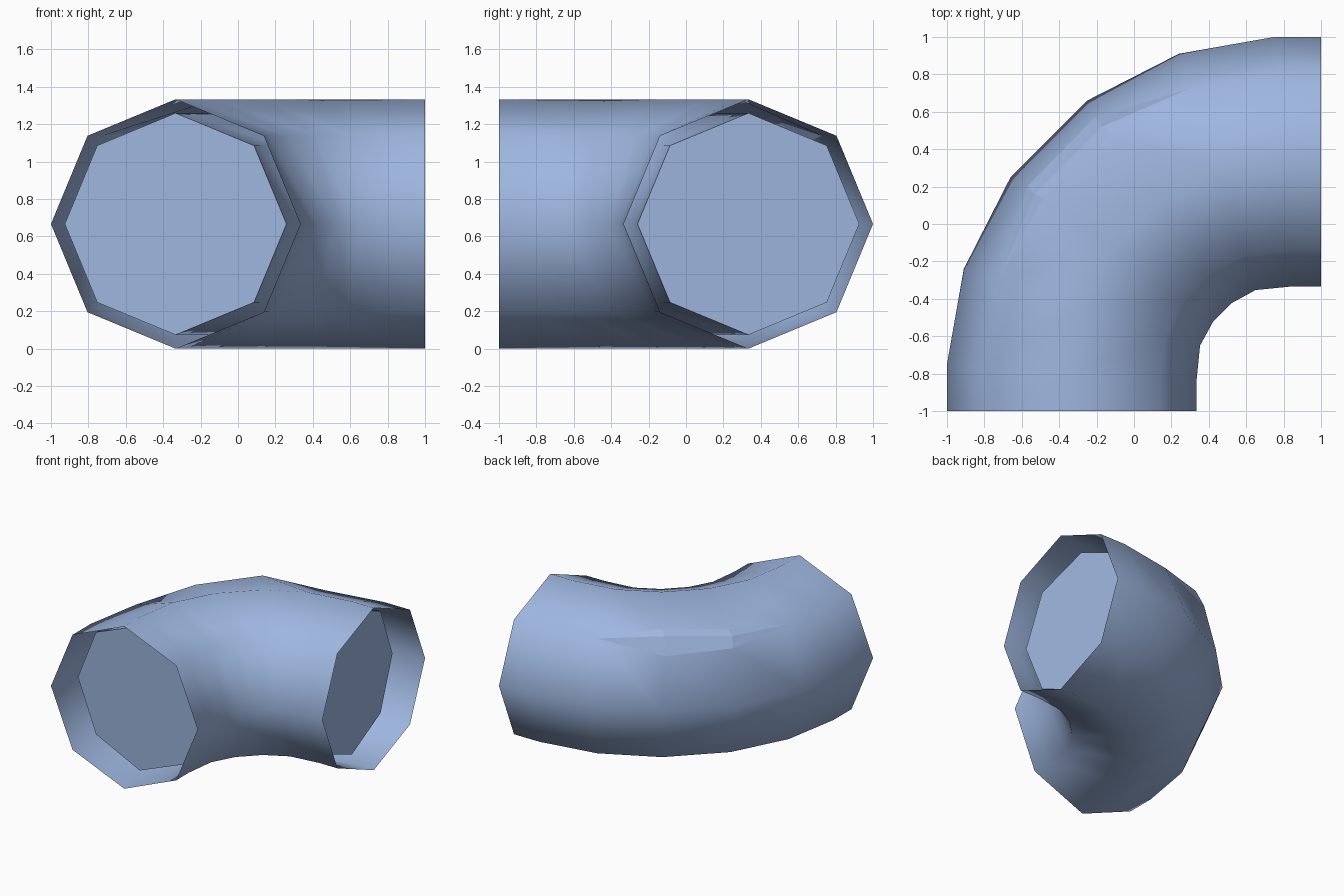
import bpy, bmesh, math
from mathutils import Vector

cube = bpy.data.objects.get("Cube")
if cube:
    bpy.data.objects.remove(cube)

SIDES = 8
RADIUS = 2 / 3
CORE_SCALE = 0.593 / RADIUS

blue = bpy.data.materials.new("soft_blue")
blue.use_nodes = True
colour = (0.34, 0.47, 0.74, 1)
blue.diffuse_color = colour
blue.node_tree.nodes["Principled BSDF"].inputs["Base Color"].default_value = colour


def mirrored(points):
    return points + [(-y, -x) for x, y in reversed(points)]


# Outer and inner wall points of the bend in plan, mirrored about the diagonal
outer = mirrored([(-1, -1), (-1, -0.75), (-0.91, -0.24), (-0.66, 0.25)])
inner = mirrored([(0.333, -1), (0.333, -0.85), (0.353, -0.65), (0.422, -0.524)])


def make_ring(bm, index, scale=1):
    """Octagon whose widest points lie on the outer and inner walls."""
    o, i = (Vector((*points[index], RADIUS)) for points in (outer, inner))
    centre, half = (o + i) / 2, (o - i) / 2 * scale
    ring = []
    for k in range(SIDES):
        a = math.tau * k / SIDES
        up = Vector((0, 0, RADIUS * scale * math.sin(a)))
        ring.append(bm.verts.new(centre + half * math.cos(a) + up))
    return ring


def bridge(bm, a, b, start=0):
    for k in range(start, SIDES):
        n = (k + 1) % SIDES
        bm.faces.new((a[k], b[k], b[n], a[n]))


def finish(bm, name, angle):
    mesh = bpy.data.meshes.new(name)
    bm.to_mesh(mesh)
    bm.free()
    mesh.materials.append(blue)
    obj = bpy.data.objects.new(name, mesh)
    bpy.context.collection.objects.link(obj)
    bpy.ops.object.select_all(action='DESELECT')
    obj.select_set(True)
    bpy.context.view_layer.objects.active = obj
    bpy.ops.object.shade_smooth_by_angle(angle=math.radians(angle))


# Thin open shell, torn along its upper outer ridge
bm = bmesh.new()
rings = [make_ring(bm, j) for j in range(len(outer))]
lower_edge = [ring[1] for ring in rings]
lower_edge[3] = bm.verts.new((-0.57, 0.2, 1.09))
lower_edge[4] = bm.verts.new((-0.21, 0.57, 1.07))
rings[3][1].co = (-0.485, 0.14, 1.2)
rings[4][1].co = (-0.12, 0.49, 1.24)
for j in range(len(rings) - 1):
    a, b = rings[j], rings[j + 1]
    bridge(bm, a, b, start=1)
    bm.faces.new((a[0], b[0], lower_edge[j + 1], lower_edge[j]))
upper_co = [ring[1].co.copy() for ring in rings[2:6]]
lower_co = [v.co.copy() for v in lower_edge[3:5]]
finish(bm, "pipe_shell", 60)

# Creased infill behind the tear: narrow lip above, steeper wall below
bm = bmesh.new()
r2, r3, r4, r5 = (bm.verts.new(p) for p in upper_co)
low3, low4 = (bm.verts.new(p) for p in lower_co)
fold3 = bm.verts.new((-0.53, 0.16, 1.165))
fold4 = bm.verts.new((-0.17, 0.52, 1.205))
for face in ((r2, fold3, r3), (r3, fold3, fold4, r4), (r4, fold4, r5),
             (r2, low3, fold3), (fold3, low3, low4, fold4), (fold4, low4, r5)):
    bm.faces.new(face)
finish(bm, "tear_infill", 10)

# Solid core that follows the bend and stops short of both ends
bm = bmesh.new()
core = [make_ring(bm, j, CORE_SCALE) for j in range(1, len(outer) - 1)]
for a, b in zip(core, core[1:]):
    bridge(bm, a, b)
bm.faces.new(core[0])
bm.faces.new(core[-1][::-1])
bmesh.ops.recalc_face_normals(bm, faces=bm.faces[:])
finish(bm, "pipe_core", 60)
